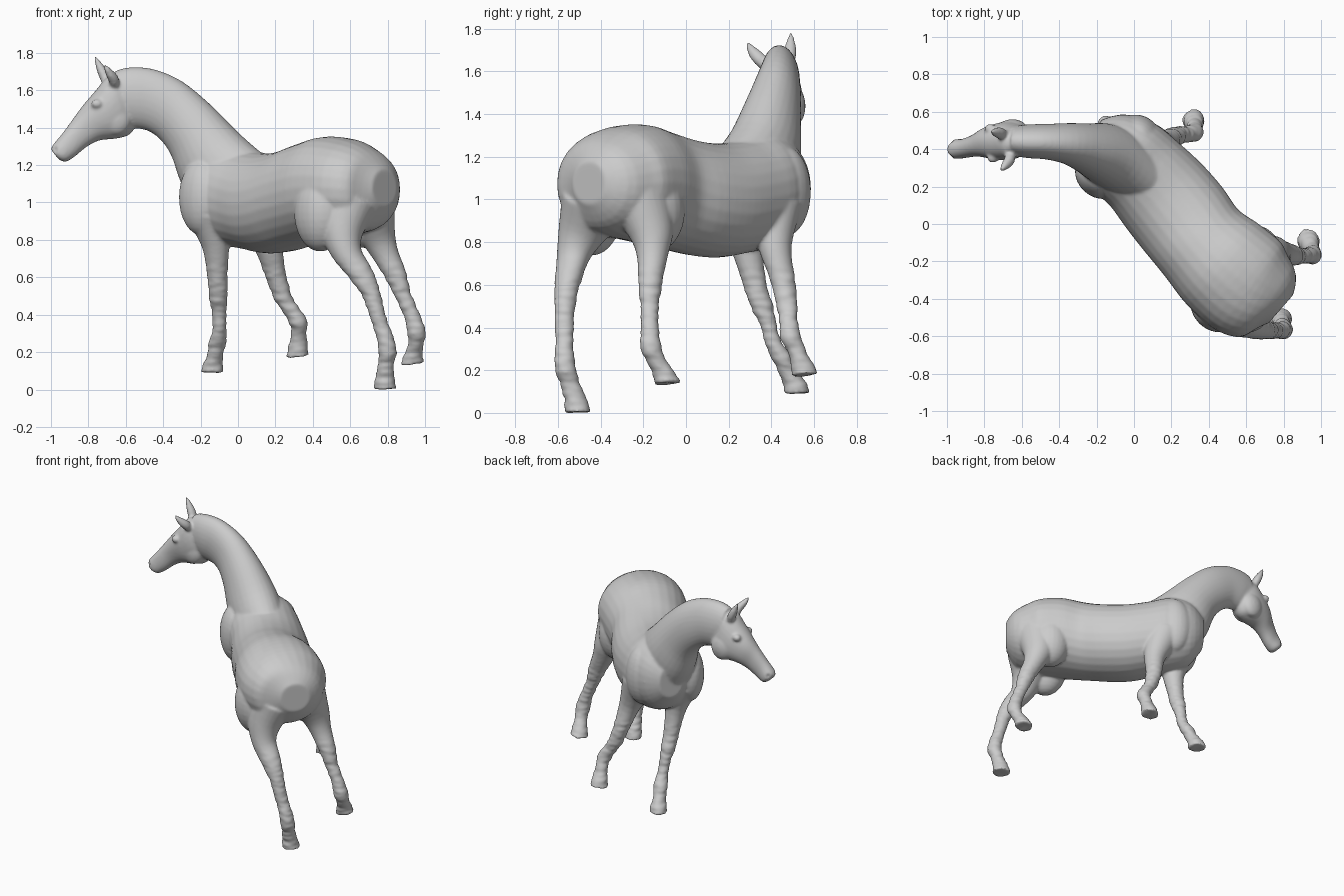
import bpy, bmesh, math
from mathutils import Vector, Matrix, noise

bm = bmesh.new()


def spline(rows, sub=4):
    """Catmull-Rom through rows of numbers."""
    out = []
    n = len(rows)
    for i in range(n - 1):
        p = [rows[max(i - 1, 0)], rows[i], rows[i + 1], rows[min(i + 2, n - 1)]]
        for k in range(sub):
            t = k / sub
            out.append([0.5 * (2 * b + (c - a) * t + (2 * a - 5 * b + 4 * c - d) * t * t
                               + (3 * b - a - 3 * c + d) * t ** 3) for a, b, c, d in zip(*p)])
    out.append(list(rows[-1]))
    return out


def loft(rows, power=2.0, seg=28):
    """Closed skin through rings given as top xyz, bottom xyz, half width."""
    rows = spline(rows)
    tops = [Vector(r[0:3]) for r in rows]
    bots = [Vector(r[3:6]) for r in rows]
    mids = [(a + b) / 2 for a, b in zip(tops, bots)]
    rings = []
    for i, r in enumerate(rows):
        tan = mids[min(i + 1, len(rows) - 1)] - mids[max(i - 1, 0)]
        up = (tops[i] - bots[i]) / 2
        side = tan.cross(up).normalized() * r[6]
        ring = []
        for k in range(seg):
            a = 2 * math.pi * k / seg
            c, s = math.cos(a), math.sin(a)
            c = math.copysign(abs(c) ** (2 / power), c)
            s = math.copysign(abs(s) ** (2 / power), s)
            ring.append(bm.verts.new(mids[i] + side * c + up * s))
        rings.append(ring)
    for a, b in zip(rings, rings[1:]):
        for k in range(seg):
            j = (k + 1) % seg
            bm.faces.new((a[k], a[j], b[j], b[k]))
    bm.faces.new(rings[0][::-1])
    bm.faces.new(rings[-1])


def ball(center, radii, turn=0.0):
    m = Matrix.Translation(center) @ Matrix.Rotation(turn, 4, 'Z') @ Matrix.Diagonal((*radii, 1))
    bmesh.ops.create_uvsphere(bm, u_segments=24, v_segments=16, radius=1, matrix=m)


FWD = Vector((-0.65, 0.76, 0))


def leg(rows):
    out = []
    for x, y, z, r in rows:
        c = Vector((x, y, z))
        out.append([*(c + FWD * r), *(c - FWD * r), r * 0.95])
    loft(out)


# Trunk from rump to chest: x, y, top z, bottom z, half width
trunk = [
    (0.785, -0.455, 1.18, 0.98, 0.10), (0.73, -0.41, 1.27, 0.87, 0.22),
    (0.62, -0.34, 1.335, 0.83, 0.29), (0.48, -0.22, 1.355, 0.80, 0.29),
    (0.36, -0.10, 1.32, 0.77, 0.265), (0.26, 0.03, 1.28, 0.74, 0.27),
    (0.16, 0.15, 1.265, 0.73, 0.265), (0.06, 0.26, 1.28, 0.75, 0.25),
    (-0.04, 0.35, 1.31, 0.77, 0.24), (-0.14, 0.43, 1.28, 0.82, 0.19),
    (-0.22, 0.48, 1.18, 0.94, 0.09)]
loft([(x, y, t, x, y, b, w) for x, y, t, b, w in trunk], 2.1)

# Neck
loft([
    (0.12, 0.20, 1.26, -0.18, 0.42, 0.92, 0.17),
    (0.00, 0.30, 1.37, -0.29, 0.44, 1.10, 0.165),
    (-0.15, 0.37, 1.525, -0.35, 0.44, 1.25, 0.135),
    (-0.30, 0.41, 1.65, -0.41, 0.45, 1.335, 0.11),
    (-0.45, 0.43, 1.715, -0.48, 0.45, 1.385, 0.095),
    (-0.58, 0.435, 1.725, -0.55, 0.45, 1.40, 0.09),
    (-0.66, 0.44, 1.705, -0.62, 0.45, 1.42, 0.08)])

# Head
loft([
    (-0.62, 0.43, 1.69, -0.53, 0.47, 1.45, 0.06),
    (-0.70, 0.42, 1.67, -0.575, 0.47, 1.37, 0.095),
    (-0.76, 0.42, 1.60, -0.65, 0.465, 1.345, 0.10),
    (-0.82, 0.42, 1.53, -0.74, 0.45, 1.335, 0.085),
    (-0.88, 0.41, 1.45, -0.81, 0.43, 1.30, 0.06),
    (-0.94, 0.40, 1.37, -0.87, 0.41, 1.25, 0.052),
    (-0.99, 0.40, 1.31, -0.92, 0.40, 1.22, 0.052),
    (-1.00, 0.40, 1.285, -0.955, 0.40, 1.23, 0.035)], 2.2)

# Cheeks and eyes
ball((-0.65, 0.40, 1.45), (0.08, 0.05, 0.09))
ball((-0.65, 0.51, 1.44), (0.08, 0.05, 0.09))
ball((-0.755, 0.352, 1.53), (0.03, 0.025, 0.025))
ball((-0.77, 0.51, 1.54), (0.03, 0.025, 0.025))

# Ears: base, middle, tip
for pts in ([(-0.66, 0.40, 1.61, 0.035), (-0.665, 0.345, 1.66, 0.04),
             (-0.69, 0.31, 1.70, 0.03), (-0.715, 0.285, 1.74, 0.008)],
            [(-0.69, 0.47, 1.62, 0.035), (-0.715, 0.485, 1.68, 0.04),
             (-0.74, 0.49, 1.73, 0.03), (-0.765, 0.492, 1.785, 0.008)]):
    loft([(x - 0.65 * r, y, z - 0.3 * r, x + 0.65 * r, y, z + 0.3 * r, r * 0.8)
          for x, y, z, r in pts], seg=16)

# Shoulder and stifle muscles
T = math.radians(45)
ball((-0.20, 0.25, 1.03), (0.10, 0.13, 0.20), T)
ball((0.03, 0.465, 1.04), (0.11, 0.13, 0.21), T)
ball((0.44, -0.44, 0.95), (0.13, 0.15, 0.21), T)
ball((0.65, -0.14, 0.95), (0.13, 0.14, 0.19), T)

# Front legs: x, y, z, radius
leg([(-0.16, 0.27, 0.95, 0.13), (-0.12, 0.285, 0.78, 0.078), (-0.11, 0.32, 0.62, 0.057),
     (-0.105, 0.355, 0.50, 0.052), (-0.10, 0.385, 0.42, 0.040), (-0.10, 0.41, 0.33, 0.039),
     (-0.11, 0.45, 0.26, 0.050), (-0.12, 0.475, 0.20, 0.045), (-0.135, 0.51, 0.14, 0.056),
     (-0.14, 0.52, 0.095, 0.062)])
leg([(0.08, 0.42, 0.95, 0.13), (0.16, 0.42, 0.77, 0.078), (0.20, 0.455, 0.62, 0.058),
     (0.24, 0.475, 0.50, 0.050), (0.28, 0.48, 0.43, 0.045), (0.325, 0.49, 0.36, 0.049),
     (0.325, 0.515, 0.30, 0.043), (0.32, 0.54, 0.24, 0.052), (0.32, 0.555, 0.18, 0.064)])

# Hind legs
leg([(0.58, -0.42, 1.00, 0.17), (0.55, -0.475, 0.86, 0.125), (0.575, -0.52, 0.74, 0.088),
     (0.65, -0.55, 0.63, 0.070), (0.71, -0.565, 0.52, 0.053), (0.745, -0.57, 0.40, 0.044),
     (0.78, -0.57, 0.30, 0.045), (0.80, -0.565, 0.21, 0.050), (0.79, -0.54, 0.13, 0.047),
     (0.785, -0.515, 0.06, 0.055), (0.785, -0.508, 0.005, 0.064)])
leg([(0.70, -0.22, 1.00, 0.15), (0.74, -0.16, 0.84, 0.105), (0.78, -0.155, 0.74, 0.077),
     (0.835, -0.165, 0.63, 0.062), (0.885, -0.17, 0.50, 0.045), (0.93, -0.17, 0.40, 0.044),
     (0.955, -0.165, 0.31, 0.050), (0.95, -0.135, 0.24, 0.045), (0.935, -0.10, 0.18, 0.056),
     (0.93, -0.085, 0.14, 0.064)])

bmesh.ops.recalc_face_normals(bm, faces=bm.faces)
mesh = bpy.data.meshes.new("horse")
bm.to_mesh(mesh)
bm.free()
horse = bpy.data.objects.new("horse", mesh)
bpy.context.collection.objects.link(horse)

# Fuse everything into one skin and soften the joins
rem = horse.modifiers.new("fuse", 'REMESH')
rem.mode = 'VOXEL'
rem.voxel_size = 0.009
soft = horse.modifiers.new("soften", 'SMOOTH')
soft.factor = 0.5
soft.iterations = 7
dg = bpy.context.evaluated_depsgraph_get()
skin = bpy.data.meshes.new_from_object(horse.evaluated_get(dg))
horse.modifiers.clear()
horse.data = skin

# Rough lower legs and dented nostrils
nostrils = [Vector((-0.985, 0.355, 1.285)), Vector((-0.985, 0.445, 1.285))]
moves = []
for v in skin.vertices:
    d = 0.0
    if v.co.z < 0.72:
        q = Vector((v.co.x * 14, v.co.y * 14, v.co.z * 38))
        d = 0.005 * noise.noise(q) * min(1, (0.72 - v.co.z) * 8)
    for p in nostrils:
        d -= 0.012 * max(0, 1 - (v.co - p).length / 0.025)
    moves.append(v.normal * d)
for v, m in zip(skin.vertices, moves):
    v.co += m

# Rest on the floor
low = min(v.co.z for v in skin.vertices)
for v in skin.vertices:
    v.co.z -= low
skin.shade_smooth()
